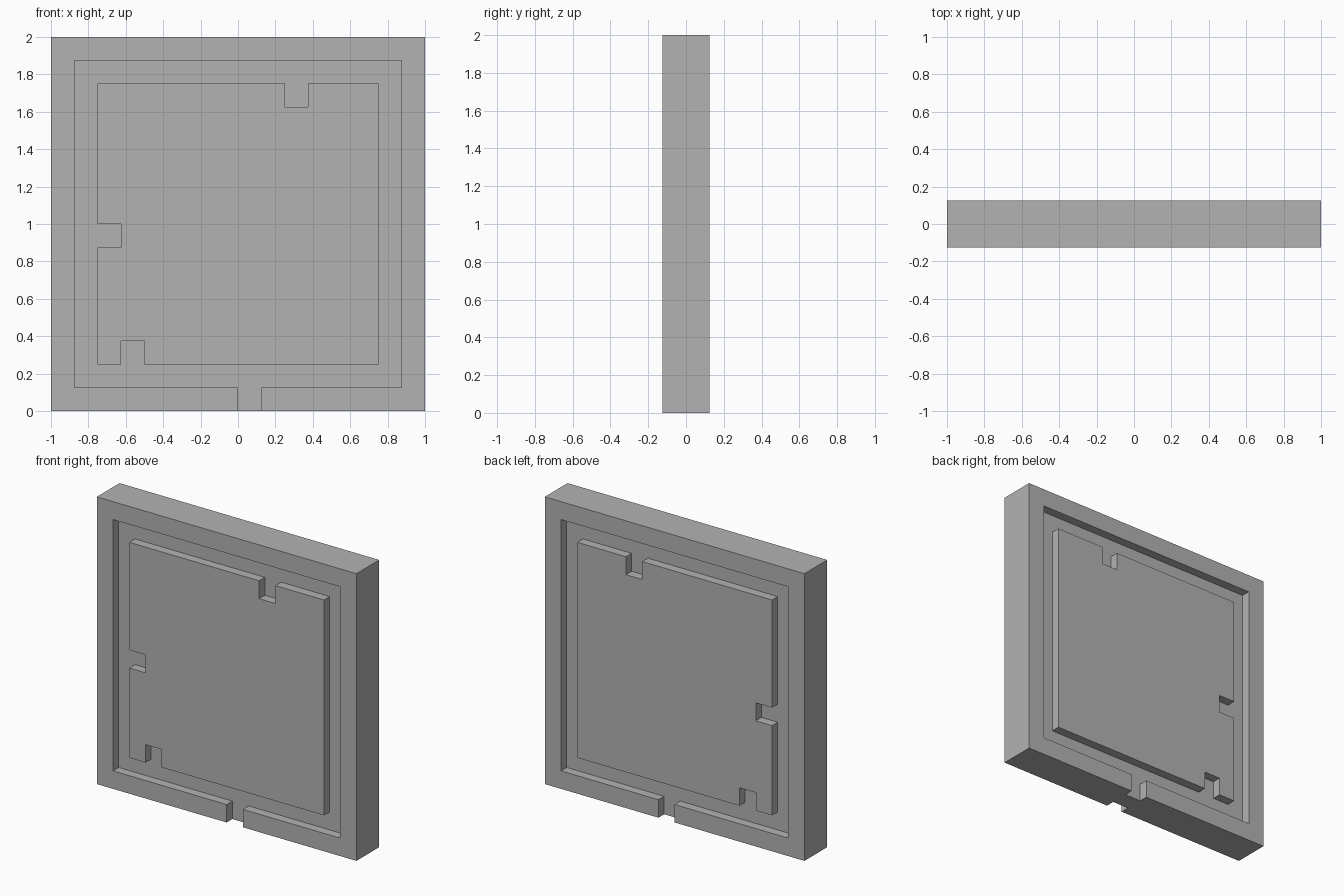
import bpy
import bmesh
from mathutils import Matrix, Vector

CELLS = 16                 # the panel is laid out on a square module
SIZE = 2.0
CELL = SIZE / CELLS
STEP = 0.0625              # channel depth, equal to half the core thickness

# Single-cell openings as (column, row): drain outlet and notches in the raised plate
OPENINGS = {(8, 0), (10, 13), (2, 7), (3, 2)}

cube = bpy.data.objects.get("Cube")
if cube:
    bpy.data.objects.remove(cube, do_unlink=True)


def is_channel(face):
    c = face.calc_center_median()
    col = int((c.x + SIZE / 2) / CELL)
    row = int(c.z / CELL)
    rim = min(col, row, CELLS - 1 - col, CELLS - 1 - row)
    return rim == 1 or (col, row) in OPENINGS


def raise_faces(bm, faces):
    """Extrude faces forward by one step and return the new caps."""
    geom = bmesh.ops.extrude_face_region(bm, geom=faces)["geom"]
    verts = [g for g in geom if isinstance(g, bmesh.types.BMVert)]
    bmesh.ops.translate(bm, verts=verts, vec=Vector((0, -STEP, 0)))
    old = [f for f in faces if f.is_valid]
    if old:
        bmesh.ops.delete(bm, geom=old, context='FACES')
    return [g for g in geom if isinstance(g, bmesh.types.BMFace)]


# Front half: core slab, then raised frame and centre plate around the channel
bm = bmesh.new()
upright = Matrix.Translation((0, 0, SIZE / 2)) @ Matrix.Rotation(1.5707963, 4, 'X')
bmesh.ops.create_grid(bm, x_segments=CELLS, y_segments=CELLS,
                      size=SIZE / 2, matrix=upright)
core = raise_faces(bm, bm.faces[:])
raise_faces(bm, [f for f in core if not is_channel(f)])

# Back half mirrors the front
bmesh.ops.mirror(bm, geom=bm.verts[:] + bm.edges[:] + bm.faces[:],
                 axis='Y', merge_dist=0.001)
bmesh.ops.remove_doubles(bm, verts=bm.verts[:], dist=0.001)
loose = [v for v in bm.verts if not v.link_faces]
bmesh.ops.delete(bm, geom=loose, context='VERTS')
wires = [e for e in bm.edges if not e.link_faces]
bmesh.ops.delete(bm, geom=wires, context='EDGES')
bmesh.ops.recalc_face_normals(bm, faces=bm.faces[:])
bmesh.ops.dissolve_limit(bm, angle_limit=0.02, verts=bm.verts[:], edges=bm.edges[:])

mesh = bpy.data.meshes.new("channelled_panel")
bm.to_mesh(mesh)
bm.free()

# Plain grey finish
grey = bpy.data.materials.new("plain_grey")
grey.use_nodes = True
colour = (0.45, 0.45, 0.45, 1.0)
grey.diffuse_color = colour
grey.node_tree.nodes["Principled BSDF"].inputs["Base Color"].default_value = colour
mesh.materials.append(grey)

panel = bpy.data.objects.new("channelled_panel", mesh)
bpy.context.collection.objects.link(panel)
